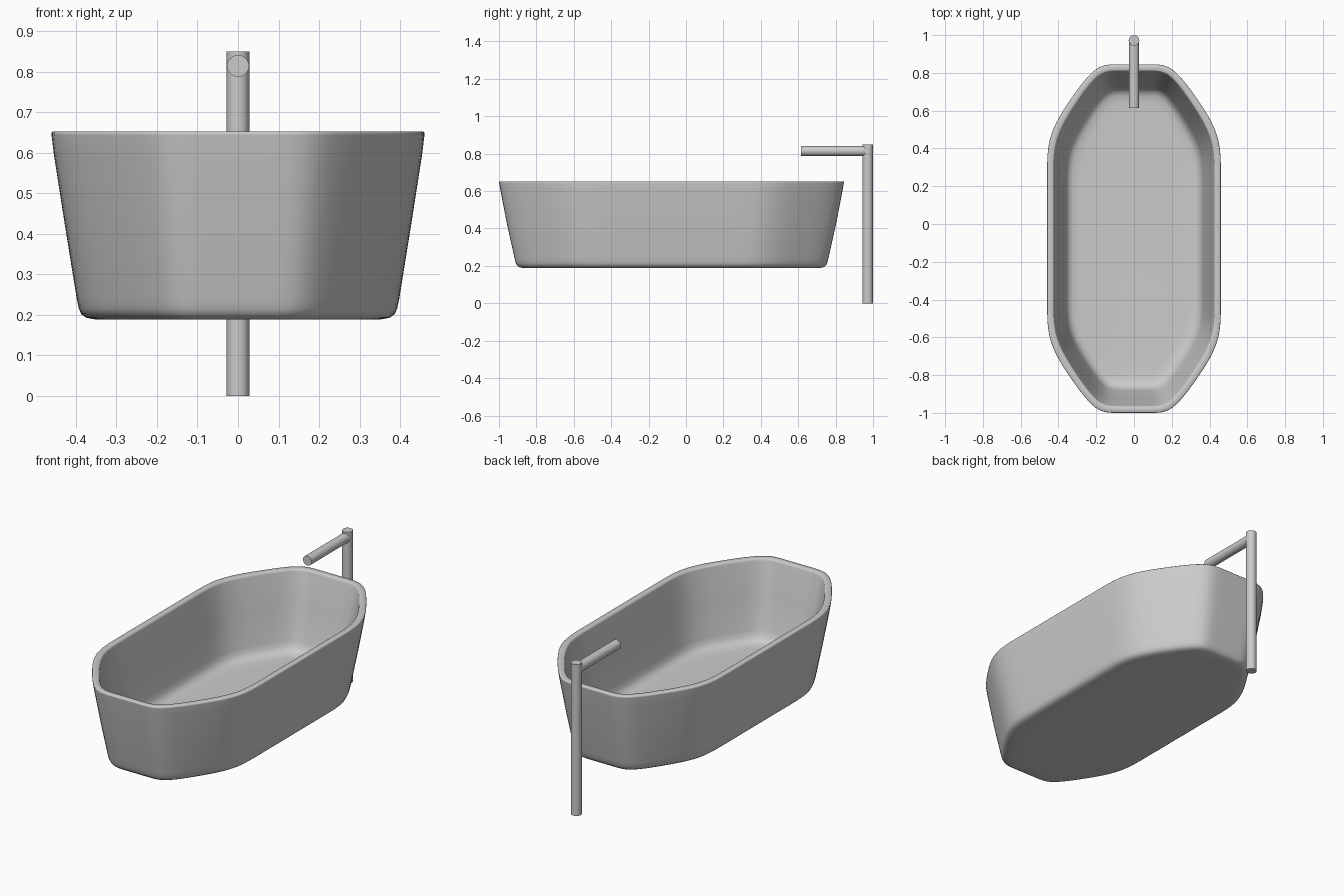
import bpy, bmesh
from mathutils import Matrix, Vector

if "Cube" in bpy.data.objects:
    bpy.data.objects.remove(bpy.data.objects["Cube"])

# Corner control points of the tub outline (unit half-sizes), from the side to the end
HX, HY, CY = 0.46, 0.9225, -0.0775
CORNER = [(0.46, 0.0), (0.46, 0.35), (0.46, 0.55), (0.33, 0.75), (0.20, HY), (0.10, HY)]


def outline(steps=6):
    """Closed cubic B-spline through the mirrored corner points, scaled to +-1."""
    q = CORNER
    up = q + [(-x, y) for x, y in reversed(q)]
    ctrl = up[:-1] + [(-x, -y) for x, y in up[:-1]]
    n, pts = len(ctrl), []
    for i in range(n):
        a, b, c, d = (Vector(ctrl[(i + k) % n]) for k in range(4))
        for s in range(steps):
            t = s / steps
            p = (a * (1 - t) ** 3 + b * (3 * t**3 - 6 * t**2 + 4)
                 + c * (-3 * t**3 + 3 * t**2 + 3 * t + 1) + d * t**3) / 6
            pts.append((p.x / HX, p.y / HY))
    return pts


def finish(bm, name, angle):
    bmesh.ops.recalc_face_normals(bm, faces=bm.faces)
    me = bpy.data.meshes.new(name)
    bm.to_mesh(me)
    bm.free()
    ob = bpy.data.objects.new(name, me)
    bpy.context.collection.objects.link(ob)
    bpy.ops.object.select_all(action='DESELECT')
    ob.select_set(True)
    bpy.context.view_layer.objects.active = ob
    bpy.ops.object.shade_smooth_by_angle(angle=angle)
    return ob


# Tub wall section: half width, half length, height; outside bottom to inside floor
SECTION = [
    (0.30, 0.74, 0.188), (0.355, 0.795, 0.189), (0.375, 0.815, 0.193),
    (0.387, 0.826, 0.202), (0.393, 0.833, 0.216), (0.398, 0.839, 0.24),
    (0.427, 0.879, 0.42), (0.455, 0.914, 0.60), (0.460, 0.9215, 0.643),
    (0.460, 0.9225, 0.649), (0.457, 0.920, 0.652), (0.430, 0.892, 0.652),
    (0.426, 0.888, 0.649), (0.424, 0.885, 0.64), (0.395, 0.845, 0.46),
    (0.365, 0.803, 0.29), (0.358, 0.793, 0.262), (0.345, 0.778, 0.243),
    (0.325, 0.757, 0.233), (0.29, 0.72, 0.229), (0.22, 0.65, 0.228),
]
bm = bmesh.new()
shape = outline()
rings = [[bm.verts.new((x * hx, CY + y * hy, z)) for x, y in shape] for hx, hy, z in SECTION]
n = len(shape)
for lo, hi in zip(rings, rings[1:]):
    for i in range(n):
        j = (i + 1) % n
        bm.faces.new((lo[i], lo[j], hi[j], hi[i]))
bm.faces.new(rings[0])
bm.faces.new(rings[-1])
finish(bm, "bathtub", 1.1)


def pipe(name, start, end, radius):
    a, b = Vector(start), Vector(end)
    rot = (b - a).to_track_quat('Z', 'Y').to_matrix().to_4x4()
    bm = bmesh.new()
    bmesh.ops.create_cone(bm, cap_ends=True, segments=32, radius1=radius, radius2=radius,
                          depth=(b - a).length, matrix=Matrix.Translation((a + b) / 2) @ rot)
    finish(bm, name, 0.6)


# Floor-standing tap
pipe("tap_column", (0, 0.972, 0), (0, 0.972, 0.85), 0.028)
pipe("tap_spout", (0, 0.972, 0.814), (0, 0.615, 0.814), 0.027)
